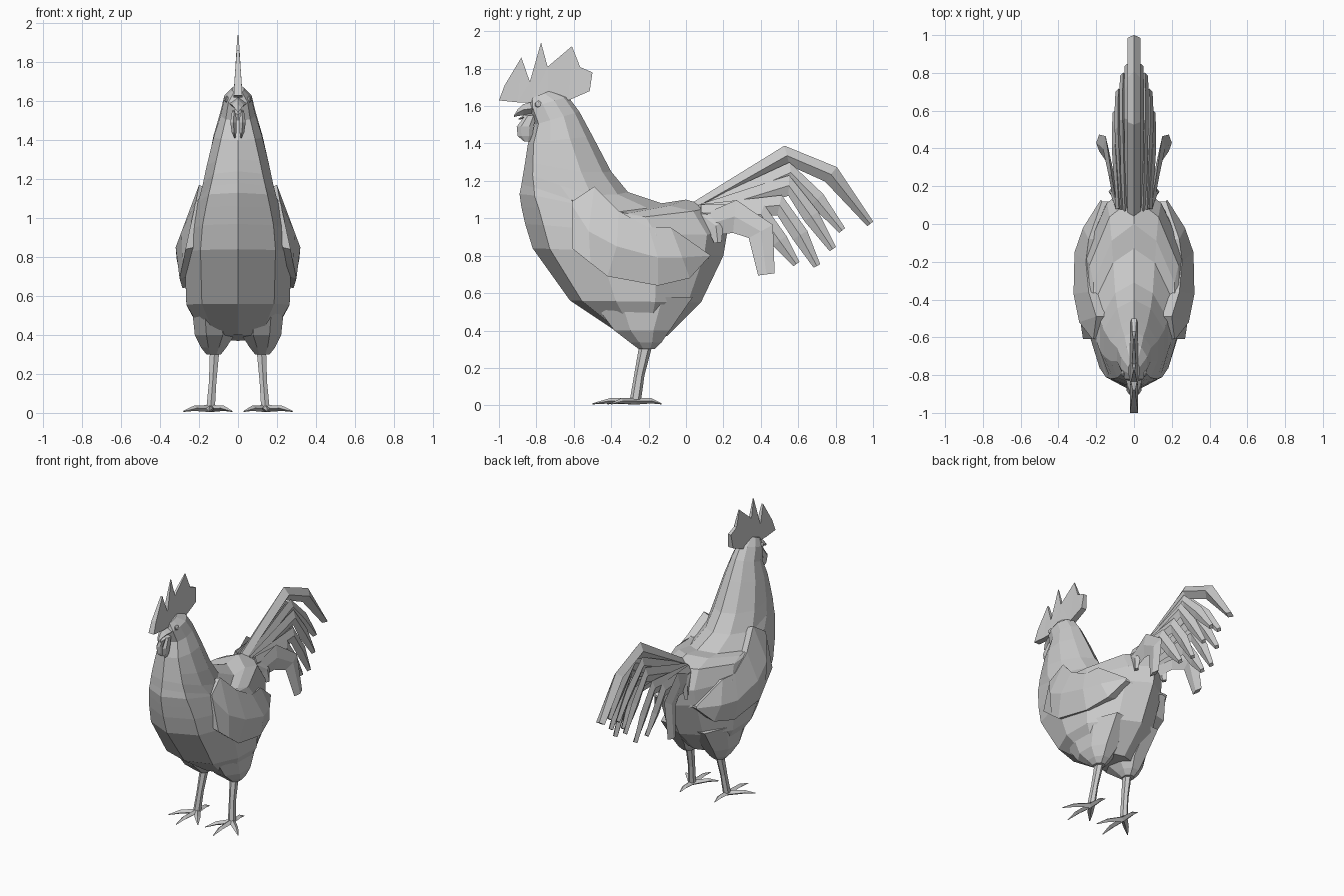
import bpy, bmesh, math
from mathutils import Vector

cube = bpy.data.objects.get("Cube")
if cube:
    bpy.data.objects.remove(cube, do_unlink=True)

grey = bpy.data.materials.new("plain grey")
grey.use_nodes = True
grey.diffuse_color = (0.6, 0.6, 0.6, 1)
grey.node_tree.nodes["Principled BSDF"].inputs["Base Color"].default_value = (0.6, 0.6, 0.6, 1)


def finish(name, bm, mirror=False):
    """Turn a bmesh into a flat-shaded object, optionally mirrored across x."""
    bmesh.ops.remove_doubles(bm, verts=bm.verts, dist=0.0005)
    bmesh.ops.recalc_face_normals(bm, faces=bm.faces)
    mesh = bpy.data.meshes.new(name)
    bm.to_mesh(mesh)
    bm.free()
    mesh.materials.append(grey)
    obj = bpy.data.objects.new(name, mesh)
    bpy.context.collection.objects.link(obj)
    if mirror:
        mod = obj.modifiers.new("mirror", 'MIRROR')
        mod.use_mirror_merge = False
    return obj


def loft(name, rings, mirror=False):
    """Skin a list of equal-sized rings and cap both ends."""
    bm = bmesh.new()
    rows = [[bm.verts.new(p) for p in ring] for ring in rings]
    n = len(rows[0])
    for a, b in zip(rows, rows[1:]):
        for i in range(n):
            j = (i + 1) % n
            bm.faces.new((a[i], a[j], b[j], b[i]))
    bm.faces.new(rows[0])
    bm.faces.new(rows[-1])
    return finish(name, bm, mirror)


def feather(name, path, width, thick, mirror=True):
    """Flat diamond-section blade along (x, y, z) points, wide in the side plane."""
    pts = [Vector(p) for p in path]
    rings = []
    for i, p in enumerate(pts):
        d = (pts[min(i + 1, len(pts) - 1)] - pts[max(i - 1, 0)]).normalized()
        side = Vector((0, -d.z, d.y)) * width[i] / 2
        out = Vector((thick / 2, 0, 0))
        rings.append([p + side, p + out, p - side, p - out])
    return loft(name, rings, mirror)


def tube(name, stations, sides, mirror=True):
    """Rings in the xy plane: (x, y, z, radius x, radius y)."""
    rings = []
    for x, y, z, rx, ry in stations:
        angles = [math.tau * (i + 0.5) / sides for i in range(sides)]
        rings.append([(x + rx * math.cos(a), y + ry * math.sin(a), z) for a in angles])
    return loft(name, rings, mirror)


def plate(name, outline, thick):
    """Comb-like plate: side outline bulged toward a thicker inner core."""
    bm = bmesh.new()
    rim = [bm.verts.new((0, y, z)) for y, z in outline]
    face = bm.faces.new(rim)
    bmesh.ops.triangulate(bm, faces=[face])
    res = bmesh.ops.extrude_face_region(bm, geom=bm.faces[:])
    new = [v for v in res["geom"] if isinstance(v, bmesh.types.BMVert)]
    for group, sign in ((rim, -1), (new, 1)):
        for v in group:
            # thin at the tips, thick at the root
            v.co.x = sign * thick * max(0.15, min(1, (1.95 - v.co.z) / 0.3))
    return finish(name, bm)


# Body, neck and head: (front y, z), (back y, z), half width, side sag
BODY = [
    ((-.38, .40), (-.10, .37), .17, 0),
    ((-.62, .56), (.08, .55), .265, 0),
    ((-.82, .84), (.20, .80), .275, 0),
    ((-.86, .97), (.22, .92), .26, .04),
    ((-.88, 1.06), (.14, 1.06), .235, .08),
    ((-.89, 1.13), (0, 1.10), .215, .13),
    ((-.88, 1.18), (-.13, 1.08), .20, .13),
    ((-.87, 1.24), (-.31, 1.14), .18, .08),
    ((-.86, 1.30), (-.40, 1.25), .16, .03),
    ((-.845, 1.40), (-.50, 1.44), .125, 0),
    ((-.81, 1.50), (-.57, 1.57), .09, 0),
    ((-.84, 1.59), (-.63, 1.65), .07, 0),
    ((-.83, 1.64), (-.72, 1.685), .03, 0),
]
SECTION = [(0, 0), (.09, .7), (.35, 1), (.65, 1), (.9, .55), (1, 0)]
full = SECTION + [(t, -x) for t, x in SECTION[-2:0:-1]]
rings = []
for (fy, fz), (by, bz), w, sag in BODY:
    rings.append([(x * w, fy + t * (by - fy), fz + t * (bz - fz) - sag * t * x * x)
                  for t, x in full])
loft("body", rings)

# Thighs, shanks and toes
tube("thigh", [(.13, -.24, .58, .12, .30), (.12, -.235, .40, .11, .16),
               (.125, -.215, .335, .07, .09), (.125, -.21, .30, .04, .045)], 8)
tube("shank", [(.12, -.215, .32, .028, .035), (.13, -.25, .16, .022, .028),
               (.14, -.27, .03, .025, .03)], 6)
hub = Vector((.14, -.27, .03))
for label, tip in (("inner", (.03, -.42)), ("middle", (.15, -.50)),
                   ("outer", (.28, -.40)), ("back", (.14, -.13))):
    end = Vector((tip[0], tip[1], .008))
    across = (end - hub).cross(Vector((0, 0, 1))).normalized()
    toe = []
    for t, w, h in ((0, .024, .018), (.6, .018, .014), (1, .003, .003)):
        p = hub.lerp(end, t)
        p.z = (.022, .024, .008)[len(toe)]
        toe.append([p + across * w, p + Vector((0, 0, h)), p - across * w,
                    p - Vector((0, 0, h))])
    loft(label + "_toe", toe, True)

# Wings: columns of top, ridge and bottom points, closed on the inside
WING = [
    ((.215, -.61, 1.09), (.22, -.61, 1.07), (.27, -.61, .84)),
    ((.20, -.49, 1.17), (.29, -.52, .93), (.285, -.51, .76)),
    ((.24, -.36, 1.04), (.32, -.37, .85), (.30, -.42, .69)),
    ((.255, -.20, .95), (.315, -.15, .79), (.285, -.15, .64)),
    ((.24, -.08, .95), (.27, -.02, .79), (.24, .02, .68)),
    ((.17, .12, .81), (.175, .13, .80), (.17, .12, .79)),
]
loft("wing", [[a, b, c, (c[0] - .09, c[1], c[2] + .02), (a[0] - .07, a[1], a[2] - .03)]
              for a, b, c in WING], True)

# Tail feathers, from the tall central one to the broad outer ones
feather("tail_center", [(0, .02, 1.04), (0, .54, 1.335), (0, .775, 1.235), (0, .985, .97)],
        (.06, .11, .10, .04), .07, False)
TAIL = [
    ("tail_upper", .035, (.56, 1.245), (.70, 1.10), (.835, .935)),
    ("tail_middle", .06, (.55, 1.175), (.67, 1.01), (.785, .835)),
    ("tail_lower", .085, (.50, 1.07), (.61, .91), (.70, .745)),
    ("tail_short", .10, (.40, 1.02), (.50, .88), (.59, .755)),
]
for name, x, a, b, c in TAIL:
    feather(name, [(x * .8, .08, 1.03), (x, *a), (x, *b), (x * .95, *c)],
            (.09, .11, .09, .04), .035)
feather("tail_covert", [(.09, .10, .96), (.12, .26, 1.01), (.15, .40, .93), (.185, .43, .70)],
        (.12, .18, .15, .09), .03)
feather("rump_tuft", [(.08, .08, 1.02), (.11, .16, .96), (.12, .17, .87)],
        (.12, .10, .04), .03)

# Comb, beak, wattles and eyes
plate("comb", [(-1, 1.63), (-.97, 1.71), (-.88, 1.86), (-.835, 1.73), (-.775, 1.94),
               (-.74, 1.81), (-.61, 1.92), (-.57, 1.81), (-.50, 1.78), (-.515, 1.68),
               (-.63, 1.63), (-.74, 1.67), (-.83, 1.62), (-.90, 1.62)], .022)


def beak(name, stations):
    """Rings in the xz plane: (y, z, half width, half height)."""
    loft(name, [[(w, y, z), (0, y, z + h), (-w, y, z), (0, y, z - h)]
                for y, z, w, h in stations])


beak("upper_beak", [(-.80, 1.59, .05, .04), (-.87, 1.58, .03, .03),
                    (-.90, 1.565, .018, .018), (-.92, 1.545, .003, .004)])
beak("lower_beak", [(-.80, 1.55, .035, .02), (-.86, 1.545, .02, .012),
                    (-.895, 1.53, .003, .003)])
tube("wattle", [(.02, -.83, 1.55, .012, .03), (.024, -.86, 1.49, .018, .045),
                (.02, -.86, 1.44, .014, .04), (.016, -.85, 1.41, .004, .015)], 6)
bm = bmesh.new()
bmesh.ops.create_icosphere(bm, subdivisions=1, radius=.02)
for v in bm.verts:
    v.co = Vector((v.co.x * .6 + .058, v.co.y - .79, v.co.z + 1.61))
finish("eye", bm, True)
